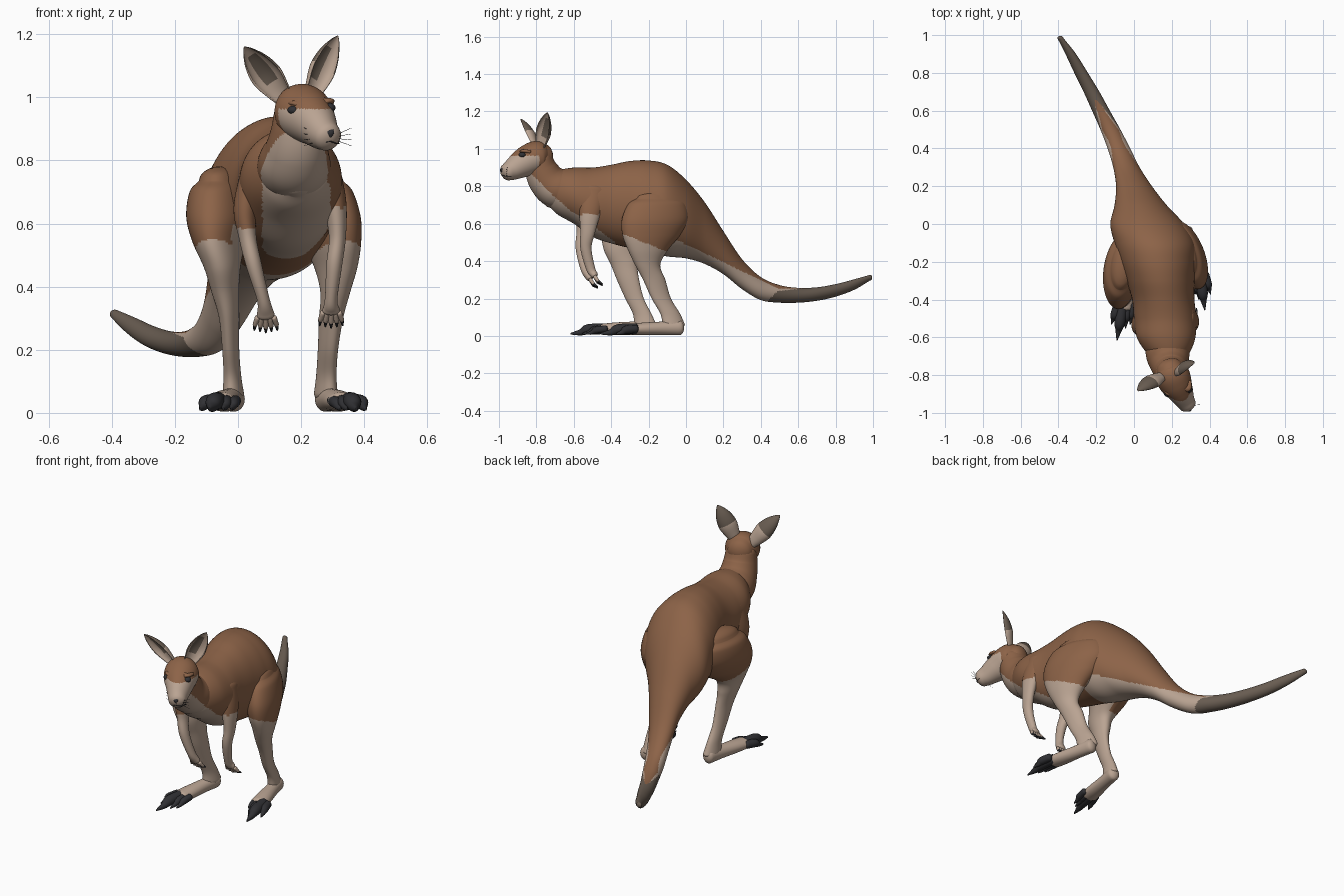
import bpy, bmesh
from math import sin, cos, pi, radians
from mathutils import Vector

if "Cube" in bpy.data.objects:
    bpy.data.objects.remove(bpy.data.objects["Cube"])


def material(name, rgb):
    m = bpy.data.materials.new(name)
    m.use_nodes = True
    m.diffuse_color = (*rgb, 1)
    m.node_tree.nodes["Principled BSDF"].inputs["Base Color"].default_value = (*rgb, 1)
    return m


BROWN, TAN, GREY, BLACK = range(4)
MATS = [material("brown fur", (.265, .125, .064)), material("tan fur", (.49, .37, .29)),
        material("grey fur", (.14, .108, .083)), material("dark claw", (.03, .03, .034))]


def loft(name, rings, rule):
    """Skin a list of point rings; rule(centre, u, v) picks the colour of a face."""
    bm = bmesh.new()
    vs = [[bm.verts.new(p) for p in r] for r in rings]
    n, rows = len(rings[0]), len(rings) - 1
    for i in range(rows):
        for j in range(n):
            k = (j + 1) % n
            f = bm.faces.new((vs[i][j], vs[i][k], vs[i + 1][k], vs[i + 1][j]))
            f.material_index = rule(f.calc_center_median(), i / rows, j / n)
    for r, u in ((vs[0], 0), (vs[-1], 1)):
        f = bm.faces.new(r)
        f.material_index = rule(f.calc_center_median(), u, 0)
    bmesh.ops.recalc_face_normals(bm, faces=bm.faces)
    for f in bm.faces:
        f.smooth = True
    me = bpy.data.meshes.new(name)
    bm.to_mesh(me)
    bm.free()
    for m in MATS:
        me.materials.append(m)
    bpy.context.collection.objects.link(bpy.data.objects.new(name, me))


def spline(pts, sub):
    """Smooth curve through stations of any dimension."""
    pts = [Vector(p) for p in pts]
    ext = [pts[0] * 2 - pts[1]] + pts + [pts[-1] * 2 - pts[-2]]
    out = []
    for a, b, c, d in zip(ext, ext[1:], ext[2:], ext[3:]):
        for s in range(sub):
            t = s / sub
            out.append((b * 2 + (c - a) * t + (a * 2 - b * 5 + c * 4 - d) * t * t
                        + (b * 3 - a - c * 3 + d) * t ** 3) * .5)
    return out + [pts[-1]]


def tube(name, stations, rule, sides=32, sub=6, axis=None, across=(1, 0, 0)):
    """Round-capped tube; each station is x, y, z, half width, half depth."""
    if isinstance(rule, int):
        colour = rule
        rule = lambda c, u, v: colour
    st = spline(stations, sub)
    cen = [Vector(s[:3]) for s in st]
    across = Vector(across)
    frames = []
    for i, s in enumerate(st):
        t = (cen[min(i + 1, len(st) - 1)] - cen[max(i - 1, 0)]).normalized()
        if axis:
            t = Vector(axis)
        frames.append((cen[i], t, s[3], s[4]))

    def cap(frame, sign):
        c, t, a, b = frame
        h = min(a, b) * .7 * sign
        return [(c + t * h * sin(q), t, a * cos(q), b * cos(q))
                for q in (radians(d) for d in (20, 40, 58, 74, 86))]

    frames = cap(frames[0], -1)[::-1] + frames + cap(frames[-1], 1)
    rings = []
    for c, t, a, b in frames:
        side = (across - t * t.dot(across)).normalized()
        up = t.cross(side)
        rings.append([c + side * a * cos(2 * pi * j / sides) + up * b * sin(2 * pi * j / sides)
                      for j in range(sides)])
    loft(name, rings, rule)


# Torso and tail: y, centre x, half width, top, bottom
BODY = [(-.725, .185, .07, .85, .685), (-.68, .18, .115, .885, .645), (-.6, .17, .155, .9, .6),
        (-.5, .165, .165, .9, .53), (-.4, .155, .165, .915, .495), (-.3, .14, .18, .935, .47),
        (-.2, .125, .2, .938, .45), (-.1, .108, .212, .915, .425), (0, .07, .195, .835, .415),
        (.1, .035, .138, .715, .385), (.2, 0, .095, .56, .33), (.3, -.04, .07, .41, .25),
        (.4, -.08, .06, .315, .192), (.5, -.125, .053, .272, .178), (.6, -.175, .047, .257, .178),
        (.7, -.225, .042, .26, .188), (.8, -.28, .036, .277, .21), (.9, -.335, .028, .303, .247),
        (.985, -.39, .016, .327, .297)]


def body_rule(c, u, v):
    if c.y > min(.66, max(.25 + c.z, .49 + (c.z - .24) * 10)):
        return GREY
    if c.y > -.15 and c.z < max(.49 - .48 * c.y, .253):
        return TAN
    chest = c.y < -.38 and c.z < .74 - .74 * (c.y + .7) and abs(c.x - .185) < .108
    return TAN if chest else BROWN


tube("torso_and_tail", [(x, y, (t + b) / 2, w, (t - b) / 2) for y, x, w, t, b in BODY],
     body_rule, sides=96, sub=14, axis=(0, 1, 0))

# Neck and head
tube("neck", [(.17, -.55, .745, .1, .08), (.175, -.64, .77, .115, .1),
              (.18, -.7, .795, .114, .108), (.187, -.745, .835, .1, .099),
              (.194, -.774, .89, .09, .088), (.198, -.787, .945, .084, .074)],
     lambda c, u, v: TAN if c.z < .825 - (c.y + .785) else BROWN, sides=72, sub=14)
tube("head", [(.187, -.762, .955, .07, .072), (.2, -.795, .955, .09, .088),
              (.22, -.84, .94, .088, .084), (.244, -.885, .916, .071, .073),
              (.266, -.928, .89, .055, .058), (.282, -.955, .876, .047, .047)],
     lambda c, u, v: BROWN if c.z > .963 or .4 * c.x - .9 * c.y < .822 else TAN,
     sides=72, sub=14)
tube("nose", [(.281, -.976, .897, .016, .008), (.291, -.984, .888, .015, .009),
              (.293, -.984, .877, .006, .006)], BLACK, 16, 4)
tube("mouth", [(.234, -.945, .854, .002, .002), (.266, -.976, .854, .002, .002),
               (.29, -.984, .86, .002, .002), (.311, -.966, .854, .002, .002),
               (.32, -.934, .854, .002, .002)], BLACK, 8, 4)
for side, s, x, y, z in (("left", 1, .287, -.875, .967), ("right", -1, .179, -.896, .959)):
    tube(side + "_eye", [(x, y, z - .001, .022, .02), (x, y, z + .001, .022, .02)],
         BLACK, 20, 4, axis=(0, 0, 1))
    tube(side + "_brow", [(x - s * .035, y - .002, z + .019, .012, .008),
                          (x, y + .004, z + .022, .016, .009),
                          (x + s * .008, y + .04, z + .018, .01, .009)], BROWN, 12, 4)
    for k in range(4):
        a = Vector((.285 + s * .03, -.96, .862 + k * .007))
        b = a + Vector((s * .045, .005, k * .012 - .016))
        tube(f"{side}_whisker_{k}", [(*a, .001, .001), (*b, .0006, .0006)], BLACK, 5, 2)


# Cupped ears
def ear(name, base, tip, facing, width):
    base, tip, facing = Vector(base), Vector(tip), Vector(facing)
    t = (tip - base).normalized()
    facing = (facing - t * facing.dot(t)).normalized()
    side = t.cross(facing)
    profile = spline([(0, .55), (.2, .8), (.45, 1), (.7, .8), (.9, .38), (1, .04)], 8)
    steps = [radians(-95 + 190 * k / 24) for k in range(25)]
    rings = []
    for s, w in profile:
        c, w = base.lerp(tip, s), w * width
        ring = [c + side * sin(q) * w - facing * cos(q) * w * .75 for q in steps]
        ring += [c + side * sin(q) * w * .88 - facing * cos(q) * w * .6 for q in reversed(steps)]
        rings.append(ring)

    def rule(c, u, v):
        if v < .49:
            return GREY if u > .4 else TAN
        return GREY if .67 < v < .83 and .25 < u < .68 else TAN

    loft(name, rings, rule)


ear("right_ear", (.15, -.805, .99), (.02, -.885, 1.16), (-.3, -.9, 0), .051)
ear("left_ear", (.232, -.787, 1.0), (.317, -.74, 1.195), (.72, -.7, 0), .05)


# Hind legs, built from level sections; the inner thigh is tan
def leg(name, y0, inner, s, across, stations):
    def rule(c, u, v):
        inside = c.z < .6 and s * (c.x - inner) < 0
        return TAN if inside or c.z < .53 - .4 * (c.y - y0) else BROWN

    tube(name, stations, rule, sides=64, sub=14, axis=(0, 0, -1), across=across)


leg("left_hind_leg", -.3, .255, 1, (.94, .34, 0), [
    (.262, -.15, .735, .06, .13), (.272, -.155, .70, .078, .165), (.283, -.165, .62, .09, .187),
    (.297, -.185, .54, .08, .162), (.31, -.203, .46, .06, .112), (.308, -.205, .38, .043, .07),
    (.295, -.17, .3, .034, .062), (.285, -.132, .2, .028, .054), (.28, -.085, .12, .028, .055),
    (.278, -.065, .06, .033, .062)])
leg("right_hind_leg", -.4, -.02, -1, (.985, -.17, 0), [
    (-.055, -.215, .735, .066, .135), (-.06, -.22, .70, .09, .175), (-.06, -.245, .62, .1, .195),
    (-.06, -.285, .54, .08, .168), (-.05, -.34, .46, .056, .1), (-.04, -.33, .38, .042, .072),
    (-.028, -.31, .3, .031, .06), (-.023, -.275, .2, .026, .05), (-.018, -.235, .12, .027, .05),
    (-.015, -.218, .06, .033, .06)])


# Long feet with dark clawed toes
def foot(side, heel, ball, toes):
    heel, ball = Vector(heel), Vector(ball)
    sizes = ((0, .034, .04), (.35, .036, .036), (.75, .044, .034), (1, .046, .03))
    tube(side + "_foot", [(*heel.lerp(ball, s), a, b) for s, a, b in sizes], TAN)
    for k, (x, y, r) in enumerate(toes):
        root = ball + Vector(((k - 1.2) * .026, .01, .002))
        tip = Vector((x, y, .012))
        mid = root.lerp(tip, .5) + Vector((0, 0, r * .35))
        tube(f"{side}_toe_{k}", [(*root, r, r), (*mid, r, r), (*root.lerp(tip, .72), r * .6, r * .6),
                                 (*tip, .003, .005)], BLACK, 16, 5)


foot("left", (.277, -.035, .044), (.33, -.28, .036),
     [(.325, -.37, .018), (.345, -.4, .02), (.375, -.455, .028), (.405, -.37, .022)])
foot("right", (-.012, -.19, .044), (-.055, -.44, .036),
     [(-.12, -.53, .022), (-.09, -.615, .028), (-.045, -.55, .02), (-.02, -.53, .018)])


# Arms and hands
def arm(side, edge, stations):
    tube(side + "_arm", stations, lambda c, u, v: TAN if c.z < edge else BROWN, sub=10)
    palm = Vector(stations[-1][:3])
    for k in range(5):
        o = (k - 2) * .013
        root = palm + Vector((o, .003, -.008))
        mid = root + Vector((o * .3, .016, -.03 + abs(o) * .3))
        tip = mid + Vector((o * .1, .024, -.017))
        tube(f"{side}_finger_{k}", [(*root, .009, .011), (*mid, .008, .009)], TAN, 10, 3)
        tube(f"{side}_claw_{k}", [(*mid, .0075, .0085), (*tip, .003, .003)], BLACK, 8, 3)


arm("left", .65, [
    (.275, -.49, .78, .045, .08), (.305, -.512, .67, .038, .06), (.315, -.525, .56, .027, .04),
    (.305, -.535, .47, .025, .03), (.295, -.51, .36, .02, .024), (.295, -.49, .325, .028, .02)])
arm("right", .585, [
    (.055, -.51, .77, .045, .08), (.024, -.532, .65, .038, .058), (.03, -.545, .56, .028, .04),
    (.05, -.56, .47, .025, .03), (.08, -.54, .36, .02, .024), (.088, -.515, .31, .028, .02)])
